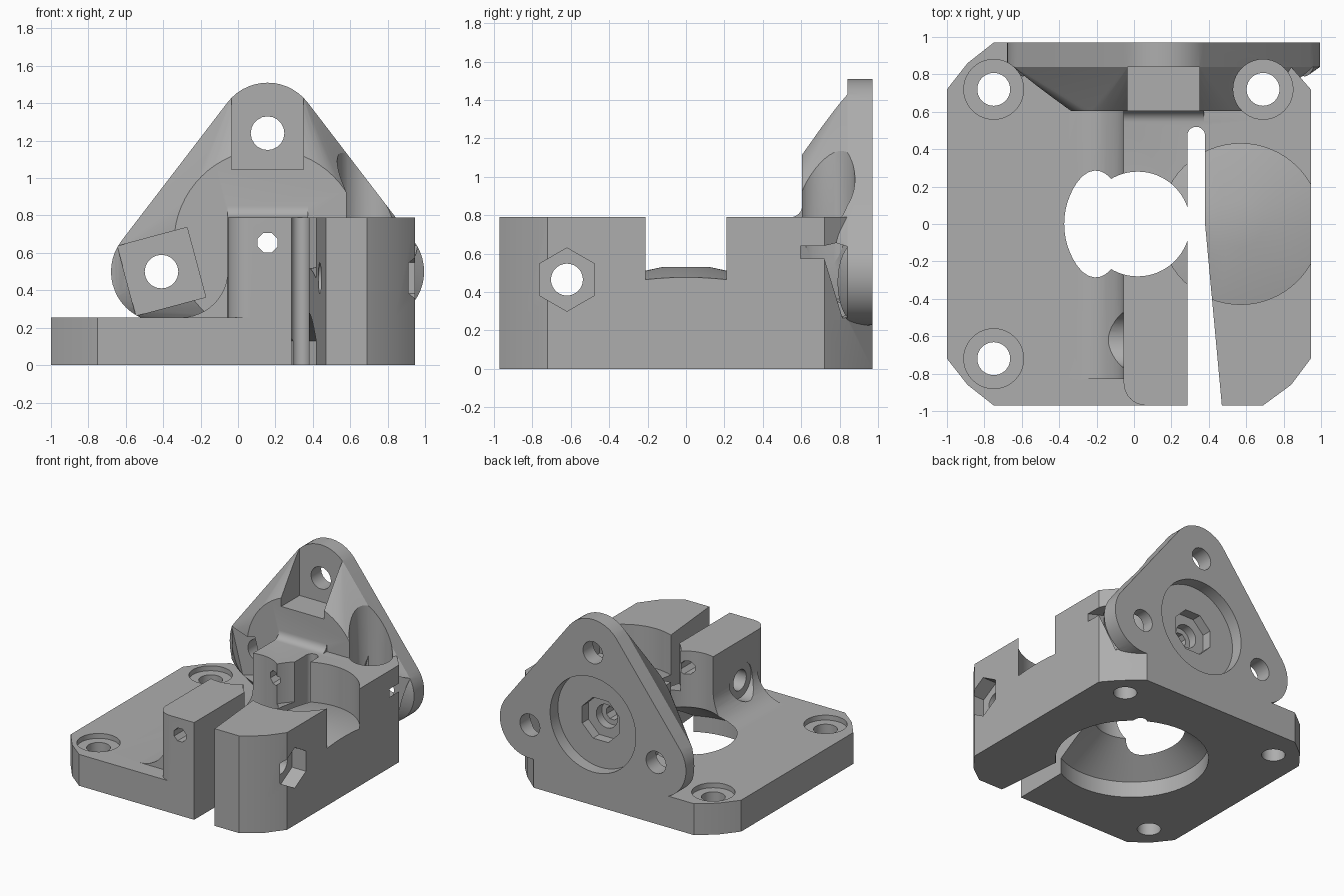
import bpy, bmesh, math

old = bpy.data.objects.get("Cube")
if old:
    bpy.data.objects.remove(old, do_unlink=True)

grey = bpy.data.materials.new("plain_grey")
grey.use_nodes = True
grey.diffuse_color = (0.42, 0.42, 0.42, 1)
grey.node_tree.nodes["Principled BSDF"].inputs["Base Color"].default_value = (0.42, 0.42, 0.42, 1)


def place(axis, u, v, w):
    return {"x": (w, u, v), "y": (u, w, v), "z": (u, v, w)}[axis]


def finish(bm, name):
    bmesh.ops.recalc_face_normals(bm, faces=bm.faces[:])
    mesh = bpy.data.meshes.new(name)
    bm.to_mesh(mesh)
    bm.free()
    mesh.materials.append(grey)
    ob = bpy.data.objects.new(name, mesh)
    bpy.context.scene.collection.objects.link(ob)
    return ob


def prism(name, pts, axis, lo, hi):
    bm = bmesh.new()
    a, b = [[bm.verts.new(place(axis, u, v, w)) for u, v in pts] for w in (lo, hi)]
    bm.faces.new(a)
    bm.faces.new(b)
    n = len(pts)
    for i in range(n):
        j = (i + 1) % n
        bm.faces.new((a[i], a[j], b[j], b[i]))
    return finish(bm, name)


def arc(cx, cy, r, start, end, n):
    angles = [math.radians(start + (end - start) * i / n) for i in range(n + 1)]
    return [(cx + r * math.cos(t), cy + r * math.sin(t)) for t in angles]


def ring(cx, cy, r, n=40, turn=0):
    return arc(cx, cy, r, turn, turn + 360, n)[:-1]


def rod(name, axis, cx, cy, r, lo, hi, n=40, turn=0):
    return prism(name, ring(cx, cy, r, n, turn), axis, lo, hi)


def lathe(name, cx, cy, profile, n=64):
    # Stacked rings around a vertical axis, capped at both ends
    bm = bmesh.new()
    rings = [[bm.verts.new((x, y, z)) for x, y in ring(cx, cy, r, n)] for r, z in profile]
    bm.faces.new(rings[0])
    bm.faces.new(rings[-1])
    for a, b in zip(rings, rings[1:]):
        for i in range(n):
            j = (i + 1) % n
            bm.faces.new((a[i], a[j], b[j], b[i]))
    return finish(bm, name)


def combine(target, tool, operation):
    mod = target.modifiers.new("join", "BOOLEAN")
    mod.operation = operation
    mod.solver = "EXACT"
    mod.object = tool
    bpy.context.view_layer.objects.active = target
    bpy.ops.object.modifier_apply(modifier=mod.name)
    bpy.data.objects.remove(tool, do_unlink=True)


# Base plate with clipped corners
body = prism("clamp_bracket", [
    (-1, -.72), (-.89, -.86), (-.75, -.97), (.69, -.97), (.84, -.86), (.945, -.72),
    (.945, .72), (.84, .84), (.69, .97), (-.75, .97), (-.89, .86), (-1, .72)], "z", 0, .255)

# Tall clamp block with a rounded front corner
block = arc(.065, -.85, .12, 180, 270, 8) + [
    (.69, -.97), (.84, -.86), (.945, -.72), (.945, .72), (.84, .84), (-.055, .84)]
combine(body, prism("clamp_block", block, "z", 0, .79), "UNION")

# Concave fillet between the block and the base
fillet = arc(-.305, .505, .25, -90, 0, 12) + [(.02, .505), (.02, .1), (-.305, .1)]
combine(body, prism("block_fillet", fillet, "y", -.83, .65), "UNION")

# Flange: rounded triangular plate tapering forward to a disc
AX, AZ = .158, .655
bolts = [(AX, 1.24, 0), (AX - .567, .5, 15), (AX + .567, .5, -15)]
bm = bmesh.new()
for y in (.97, .84):
    for x, z, turn in bolts:
        for u, v in ring(x, z, .27, 48):
            bm.verts.new((u, y, v))
for u, v in ring(AX, AZ, .5, 64):
    bm.verts.new((u, .605, v))
hull = bmesh.ops.convex_hull(bm, input=bm.verts[:])
loose = {g for g in hull["geom_interior"] + hull["geom_unused"] if isinstance(g, bmesh.types.BMVert)}
bmesh.ops.delete(bm, geom=[v for v in loose if v.is_valid], context="VERTS")
bmesh.ops.dissolve_limit(bm, angle_limit=.005, verts=bm.verts[:], edges=bm.edges[:])
combine(body, finish(bm, "flange"), "UNION")

# Small fillet between the block top and the flange
lip = arc(.545, .85, .06, -90, 0, 6) + [(.64, .85), (.64, .7), (.545, .7)]
combine(body, prism("neck_fillet", lip, "x", -.055, .375), "UNION")

cutters = []
# Clamping slot with a round end
slot = [(.285, -1.2), (.491, -1.2), (.38, 0)] + arc(.3325, .472, .0475, 0, 180, 10)
cutters.append(prism("slot", slot, "z", -.1, 1))

# Flared central bore and round pocket with a raised floor
cutters.append(lathe("bore", .02, 0, [(.57, -.1), (.57, .13), (.28, .335), (.28, 1)]))
cutters.append(lathe("pocket", .57, 0, [(.125, .53), (.43, .465), (.43, 1)]))

# Mounting holes with driver clearance above
for x, y in [(-.75, .72), (-.75, -.72), (.69, .72)]:
    cutters.append(rod("mount_hole", "z", x, y, .088, -.1, .4))
    cutters.append(rod("mount_clearance", "z", x, y, .16, .215, 1.6))

# Clamp screw with head recess and nut trap
cutters.append(rod("screw_hole", "x", -.62, .465, .083, -.3, 1.1))
cutters.append(rod("head_recess", "x", -.62, .465, .145, -.5, -.05))
cutters.append(rod("nut_trap", "x", -.62, .465, .165, .82, 1.1, 6, 30))

# Flange bolt holes and flat square seats
for x, z, turn in bolts:
    cutters.append(rod("flange_hole", "y", x, z, .09, .5, 1.1, 20))
    cutters.append(rod("flange_seat", "y", x, z, .193 * math.sqrt(2), .595, .84, 4, 45 + turn))
seat_top = [(AX - .193, 1.3), (AX + .193, 1.3), (AX + .193, 1.7), (AX - .193, 1.7)]
cutters.append(prism("top_seat_opening", seat_top, "y", .595, .84))

# Stepped recess in the flange back and the long guide hole
cutters.append(rod("back_recess", "y", AX, AZ, .385, .87, 1.1, 64))
cutters.append(rod("inner_recess", "y", AX, AZ, .18, .79, 1.1, 8, 22.5))
cutters.append(rod("collar_recess", "y", AX, AZ, .095, .72, 1.1, 24))
cutters.append(rod("guide_hole", "y", AX, AZ, .057, -1.2, 1.1, 8, 22.5))

for tool in cutters:
    combine(body, tool, "DIFFERENCE")

bpy.ops.object.select_all(action="DESELECT")
body.select_set(True)
bpy.context.view_layer.objects.active = body
bpy.ops.object.shade_smooth_by_angle(angle=math.radians(25))
